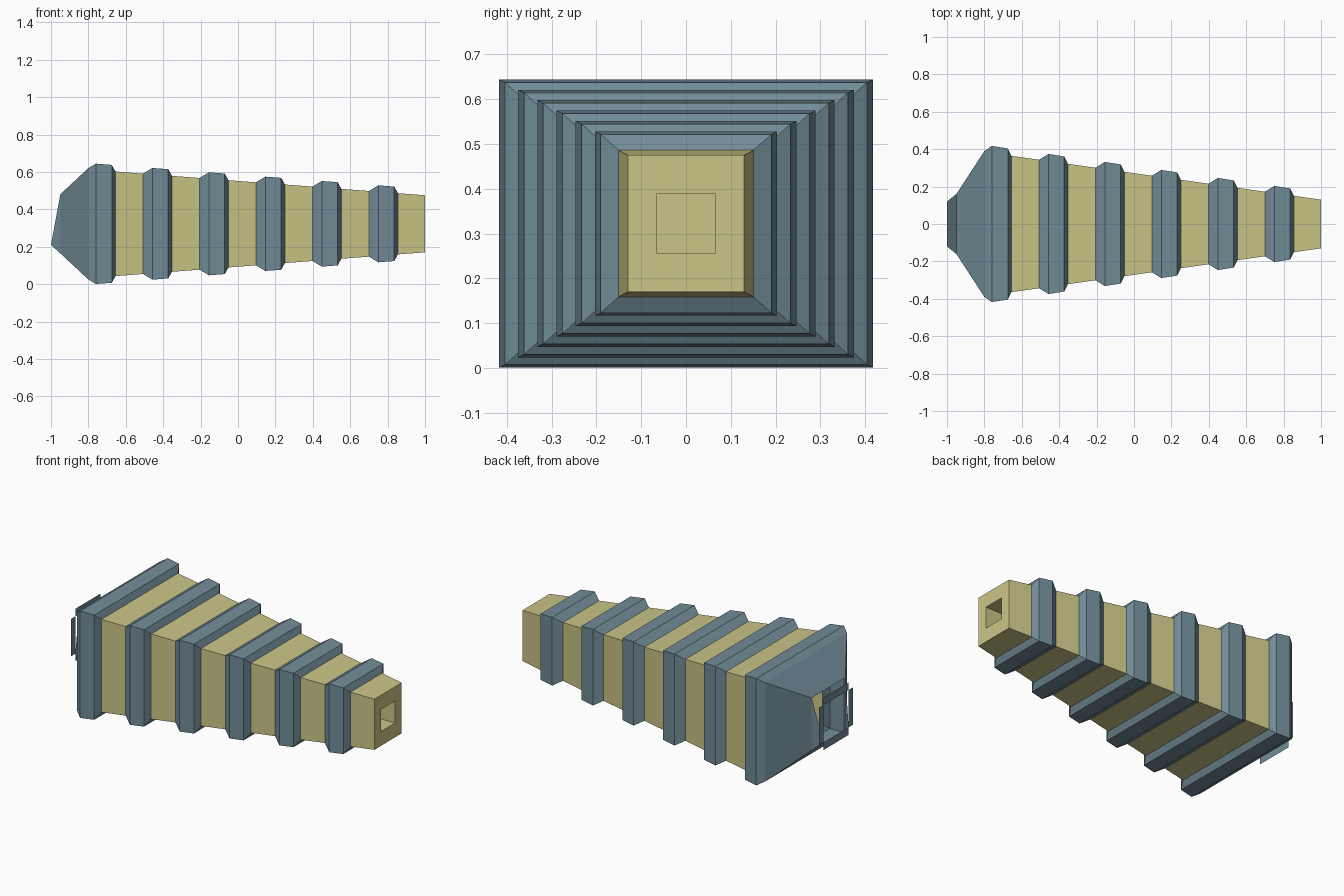
import bpy

if "Cube" in bpy.data.objects:
    bpy.data.objects.remove(bpy.data.objects["Cube"])

CZ = 0.3225  # height of the long axis


def material(name, rgb):
    m = bpy.data.materials.new(name)
    m.diffuse_color = (*rgb, 1)
    m.use_nodes = True
    m.node_tree.nodes["Principled BSDF"].inputs["Base Color"].default_value = m.diffuse_color
    return m


BLUE = material("slate_blue", (0.168, 0.265, 0.315))
TAN = material("khaki", (0.60, 0.565, 0.245))


def add_mesh(name, verts, faces, mat):
    me = bpy.data.meshes.new(name)
    me.from_pydata(verts, [], faces)
    me.materials.append(mat)
    ob = bpy.data.objects.new(name, me)
    bpy.context.collection.objects.link(ob)
    return ob


def rect(x, hy, hz):
    """Rectangular cross-section across the long axis."""
    return [(x, sy * hy, CZ + sz * hz)
            for sy, sz in ((-1, -1), (1, -1), (1, 1), (-1, 1))]


def taper(x, dy=0.0, dz=0.0):
    """Section of the tapered body at x, grown by dy and dz."""
    return rect(x, 0.13 + 0.1416 * (1 - x) + dy, 0.1525 + 0.0768 * (1 - x) + dz)


def loft(name, sections, mat, cap_end=False):
    verts = [v for s in sections for v in s]
    faces = []
    for k in range(len(sections) - 1):
        for i in range(4):
            a, b = 4 * k + i, 4 * k + (i + 1) % 4
            faces.append((a, b, b + 4, a + 4))
    if cap_end:
        n = len(verts)
        faces.append((n - 4, n - 3, n - 2, n - 1))
    return add_mesh(name, verts, faces, mat)


# raised ribs, with body segments between them
RIBS, STEP = 6, 0.302
for n in range(RIBS):
    x0 = -0.81 + n * STEP
    end = x0 + 0.155
    start = rect(-0.80, 0.39, 0.298) if n == 0 else taper(x0)
    loft(f"rib_{n + 1}",
         [start, taper(x0 + 0.05, 0.038, 0.034),
          taper(x0 + 0.135, 0.037, 0.034), taper(end)], BLUE)
    if n < RIBS - 1:
        loft(f"body_segment_{n + 1}", [taper(end), taper(x0 + STEP)], TAN)

# narrow tip with a square socket in its end
loft("tip_with_socket",
     [taper(end), taper(1), rect(1, 0.066, 0.066), rect(0.7, 0.066, 0.066)],
     TAN, cap_end=True)

# sloping hood at the wide end, open at its mouth
loft("hood", [rect(-0.95, 0.16, 0.158), rect(-0.80, 0.39, 0.298)], BLUE)

# lower lip and triangular side lips joining hood to mouth frame
outer, inner = rect(-0.95, 0.16, 0.158), rect(-1, 0.12, 0.1125)
add_mesh("mouth_lip", outer + inner,
         [(4, 5, 1, 0), (5, 2, 1), (4, 0, 3)], BLUE)

# flat frame around the mouth: four strips with open corners
hy, hz, oy, oz = 0.12, 0.1125, 0.16, 0.158
verts, faces = [], []
for y0, y1, z0, z1 in ((-hy, hy, hz, oz), (-hy, hy, -oz, -hz),
                       (hy, oy, -hz, hz), (-oy, -hy, -hz, hz)):
    n = len(verts)
    verts += [(-1, y0, CZ + z0), (-1, y0, CZ + z1),
              (-1, y1, CZ + z1), (-1, y1, CZ + z0)]
    faces.append((n, n + 1, n + 2, n + 3))
add_mesh("mouth_frame", verts, faces, BLUE)
